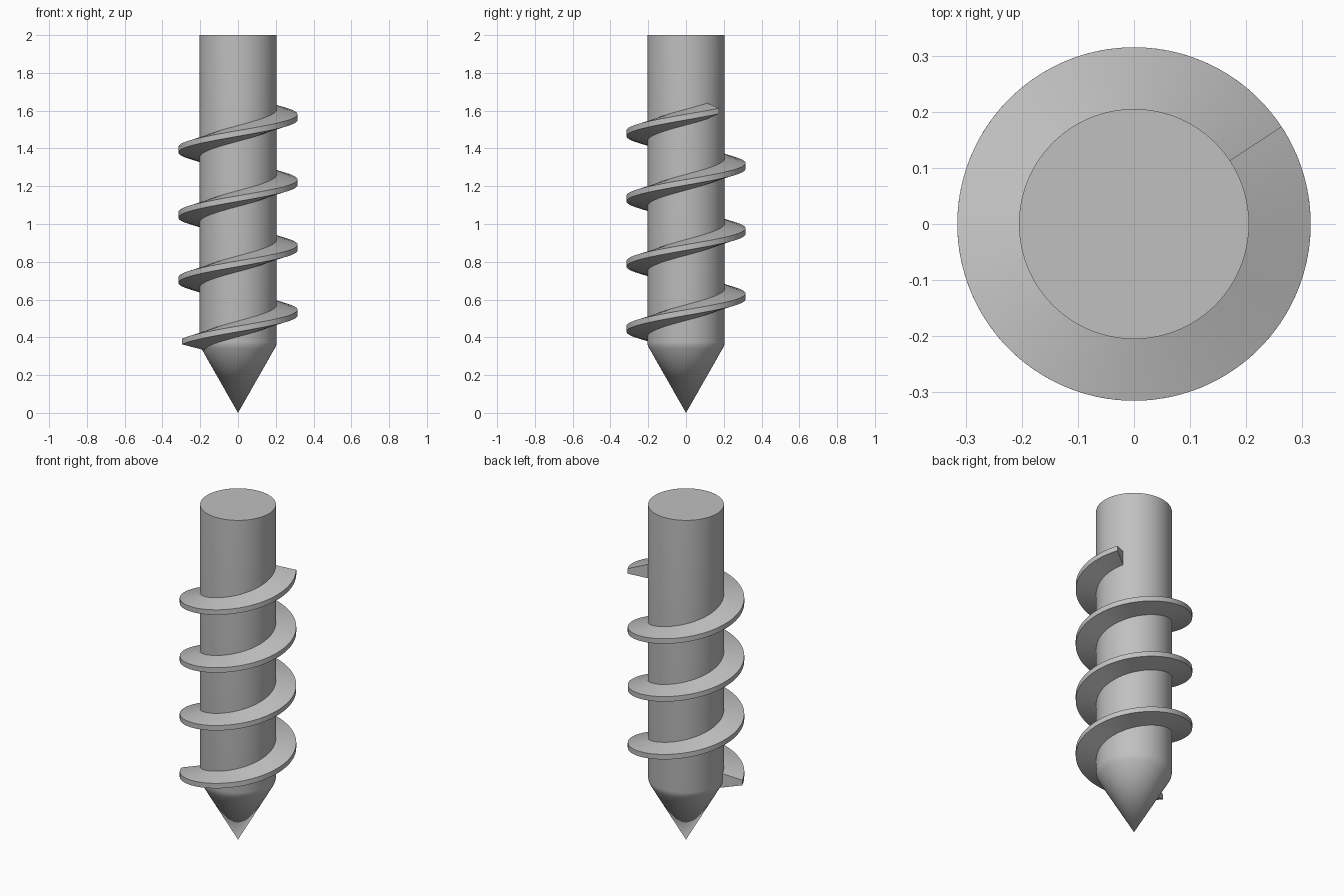
import bpy, bmesh
from math import sin, cos, radians, pi

old = bpy.data.objects.get("Cube")
if old:
    bpy.data.objects.remove(old, do_unlink=True)

# Single plain metal colour
GREY = (0.53, 0.53, 0.53, 1.0)
steel = bpy.data.materials.new("grey_steel")
steel.use_nodes = True
steel.diffuse_color = GREY
steel.node_tree.nodes["Principled BSDF"].inputs["Base Color"].default_value = GREY


def finish(bm, name):
    """Turn a bmesh into a smooth-shaded object with sharp edges kept."""
    bmesh.ops.remove_doubles(bm, verts=bm.verts, dist=1e-5)
    bmesh.ops.recalc_face_normals(bm, faces=bm.faces)
    mesh = bpy.data.meshes.new(name)
    bm.to_mesh(mesh)
    bm.free()
    mesh.materials.append(steel)
    obj = bpy.data.objects.new(name, mesh)
    bpy.context.collection.objects.link(obj)
    bpy.ops.object.select_all(action='DESELECT')
    obj.select_set(True)
    bpy.context.view_layer.objects.active = obj
    bpy.ops.object.shade_smooth_by_angle(angle=radians(35))


# Pointed shaft: half profile spun around the z axis
RADIUS, SHOULDER, HEIGHT = 0.205, 0.36, 2.0
profile = [(0, 0), (0.193, SHOULDER - 0.021), (0.202, SHOULDER - 0.003),
           (RADIUS, SHOULDER + 0.015), (RADIUS, HEIGHT), (0, HEIGHT)]
bm = bmesh.new()
points = [bm.verts.new((r, 0, z)) for r, z in profile]
edges = [bm.edges.new(pair) for pair in zip(points, points[1:])]
bmesh.ops.spin(bm, geom=points + edges, axis=(0, 0, 1), cent=(0, 0, 0),
               angle=2 * pi, steps=96, use_duplicate=False)
finish(bm, "pointed_shaft")

# Helical thread: tapered tooth section swept around the shaft
PITCH, OUTER, INNER = 0.345, 0.315, 0.17
START, END, END_HEIGHT = radians(200), radians(33.5 + 4 * 360), 1.598
section = [(INNER, -0.05), (OUTER, -0.015), (OUTER, 0.015), (INNER, 0.05)]
STEPS = 320
bm = bmesh.new()
rings = []
for i in range(STEPS + 1):
    a = START + (END - START) * i / STEPS
    z = END_HEIGHT + PITCH * (a - END) / (2 * pi)
    rings.append([bm.verts.new((r * cos(a), r * sin(a), z + dz))
                  for r, dz in section])
for low, high in zip(rings, rings[1:]):
    for j in range(4):
        k = (j + 1) % 4
        bm.faces.new((low[j], low[k], high[k], high[j]))
bm.faces.new(rings[0])
bm.faces.new(rings[-1])
finish(bm, "helical_thread")
